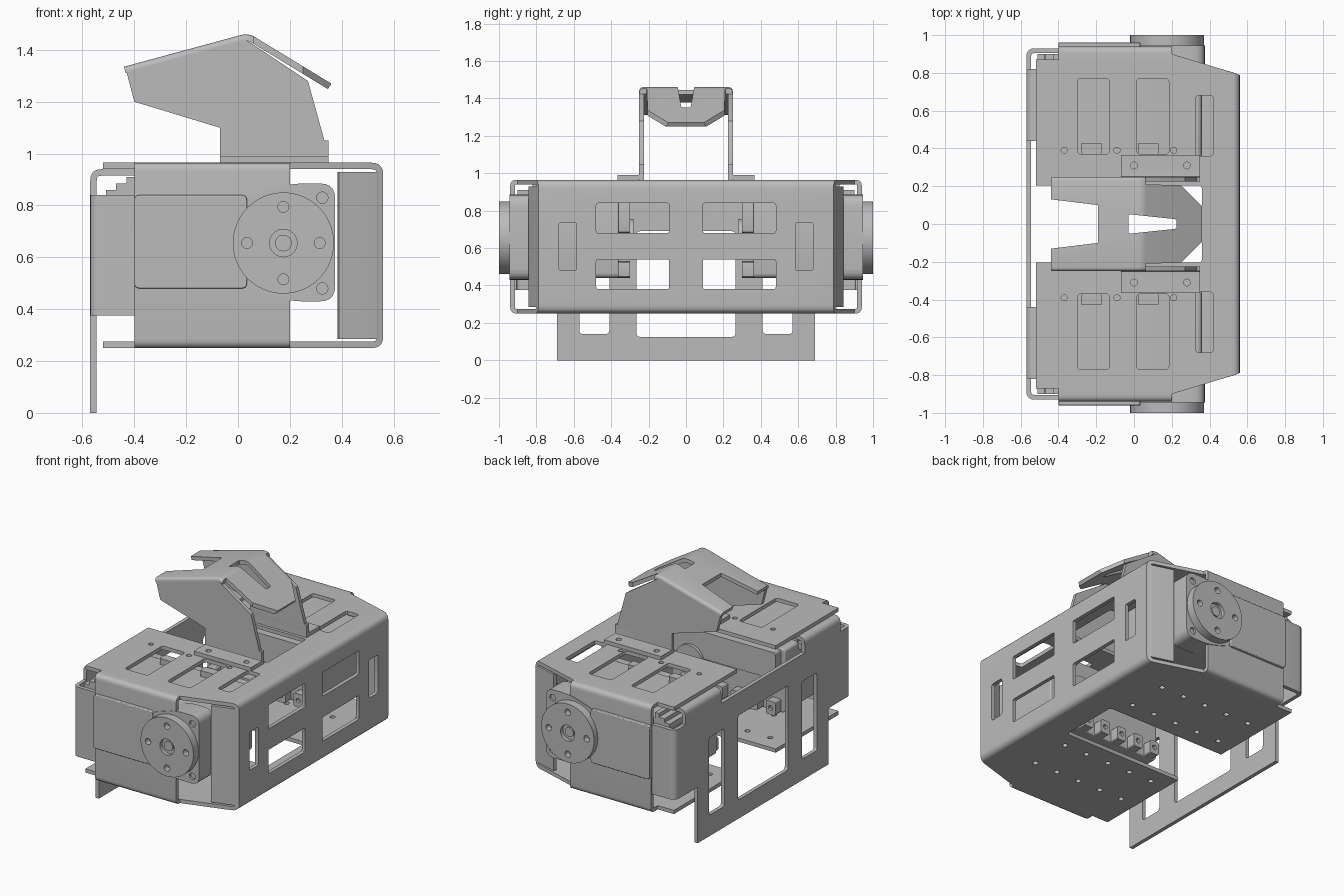
import bpy
import bmesh
import math
from mathutils import Vector

cube = bpy.data.objects.get("Cube")
if cube:
    bpy.data.objects.remove(cube, do_unlink=True)

GREY = (0.5, 0.5, 0.5, 1)
metal = bpy.data.materials.new("grey_metal")
metal.diffuse_color = GREY
metal.use_nodes = True
metal.node_tree.nodes["Principled BSDF"].inputs["Base Color"].default_value = GREY

T = 0.025  # sheet thickness
made = []


def fillet(pts, r, closed=False, n=5):
    """Round the corners of a 2D path."""
    pts = [Vector(p) for p in pts]
    out = []
    for i, p in enumerate(pts):
        if not closed and i in (0, len(pts) - 1):
            out.append(p)
            continue
        a = p + (pts[i - 1] - p).normalized() * r
        b = p + (pts[(i + 1) % len(pts)] - p).normalized() * r
        for k in range(n + 1):
            t = k / n
            out.append(a * (1 - t) ** 2 + p * 2 * t * (1 - t) + b * t * t)
    return out


def ribbon(pts, r=0.045, t=T):
    """Outline of bent sheet whose outer face follows pts, thickness to the left."""
    outer = fillet(pts, r)
    inner = []
    for i, p in enumerate(outer):
        d0 = (p - outer[i - 1]).normalized() if i else None
        d1 = (outer[i + 1] - p).normalized() if i < len(outer) - 1 else d0
        d0 = d0 or d1
        m = (d0 + d1).normalized()
        inner.append(p + Vector((-m.y, m.x)) * t / max(m.dot(d1), 0.3))
    return outer + inner[::-1]


def rrect(x0, y0, x1, y1, r=0.02):
    return fillet([(x0, y0), (x1, y0), (x1, y1), (x0, y1)], r, True, 3)


def disc(x, y, r, n=16):
    return [(x + r * math.cos(2 * math.pi * k / n), y + r * math.sin(2 * math.pi * k / n))
            for k in range(n)]


def prism(bm, pts, axis, lo, hi):
    place = {"x": lambda p, h: (h, p[0], p[1]),
             "y": lambda p, h: (p[0], h, p[1]),
             "z": lambda p, h: (p[0], p[1], h)}[axis]
    a = [bm.verts.new(place(p, lo)) for p in pts]
    b = [bm.verts.new(place(p, hi)) for p in pts]
    n = len(pts)
    faces = [bm.faces.new(a), bm.faces.new(b)]
    for i in range(n):
        faces.append(bm.faces.new((a[i], a[(i + 1) % n], b[(i + 1) % n], b[i])))
    bmesh.ops.recalc_face_normals(bm, faces=faces)


def to_object(name, bm):
    mesh = bpy.data.meshes.new(name)
    bm.to_mesh(mesh)
    bm.free()
    obj = bpy.data.objects.new(name, mesh)
    bpy.context.collection.objects.link(obj)
    return obj


def part(name, solids, cuts=(), mirror=False, bevel=0, edit=None):
    """Build a part from prisms, cut it with other prisms, mirror it across y."""
    bm = bmesh.new()
    for s in solids:
        prism(bm, *s)
    if edit:
        edit(bm)
    obj = to_object(name, bm)
    if cuts:
        cb = bmesh.new()
        for c in cuts:
            prism(cb, *c)
        cutter = to_object(name + "_cutter", cb)
        cutter.hide_render = True
        mod = obj.modifiers.new("cut", "BOOLEAN")
        mod.operation, mod.solver, mod.object = "DIFFERENCE", "EXACT", cutter
        dg = bpy.context.evaluated_depsgraph_get()
        mesh = bpy.data.meshes.new_from_object(obj.evaluated_get(dg))
        obj.modifiers.clear()
        obj.data = mesh
        bpy.data.objects.remove(cutter, do_unlink=True)
    obj.data.materials.clear()
    obj.data.materials.append(metal)
    if bevel:
        mod = obj.modifiers.new("bevel", "BEVEL")
        mod.width, mod.segments = bevel, 3
    if mirror:
        mod = obj.modifiers.new("mirror", "MIRROR")
        mod.use_axis = (False, True, False)
        mod.use_mirror_merge = False
    made.append(obj)
    return obj


def both(pts):
    return [pts, [(x, -y) for x, y in pts]]


# main bracket: C-shaped sheet with tapered front corners, windows and holes
cuts = [(rrect(-0.7, -0.205, 0.36, 0.205), "z", 0, 1.2)]
for p in both([(-0.6, 0.87), (0.2, 0.87), (0.2, 0.9), (0.53, 0.8), (0.58, 0.78), (0.6, 1.1), (-0.6, 1.1)]):
    cuts.append((p, "z", 0, 1.2))
for s in (1, -1):
    def flat(x0, x1, y0, y1):
        return rrect(x0, min(s * y0, s * y1), x1, max(s * y0, s * y1))
    for x0, x1, y0, y1 in ((-0.3, -0.13, 0.37, 0.77), (0.015, 0.185, 0.37, 0.77), (0.325, 0.42, 0.36, 0.68)):
        cuts.append((flat(x0, x1, y0, y1), "z", 0.9, 1.0))
    for x in (-0.37, -0.09, 0.21):
        cuts.append((disc(x, s * 0.39, 0.016), "z", 0.9, 1.0))
    for x in (-0.4, -0.23, -0.06, 0.11, 0.28):
        for y in (0.32, 0.6):
            cuts.append((disc(x, s * y, 0.017), "z", 0.2, 0.3))
    for y0, y1, z0, z1 in ((0.09, 0.48, 0.68, 0.84), (0.09, 0.48, 0.38, 0.54), (0.585, 0.68, 0.48, 0.735)):
        a, b = sorted((s * y0, s * y1))
        cuts.append((rrect(a, z0, b, z1, 0.012), "x", 0.5, 0.6))
part("main_bracket", [(ribbon([(-0.52, 0.25), (0.56, 0.25), (0.56, 0.965), (-0.52, 0.965)]), "y", -0.95, 0.95)], cuts)

# folded side walls and front corner flanges
part("side_wall", [(ribbon([(0.865, 0.25), (0.94, 0.25), (0.94, 0.965), (0.865, 0.965)], 0.035), "x", -0.4, 0.2)], mirror=True)
part("corner_flange", [(ribbon([(0.558, 0.76), (0.55, 0.795), (0.39, 0.842)], 0.02), "z", 0.285, 0.93)], mirror=True)

# back plate: wide folded band, lower legs and top tabs
openings = [(rrect(-0.265, 0.125, 0.265, 0.69), "x", -0.7, -0.5)]
for a, b in ((0.41, 0.57), (-0.57, -0.41)):
    openings.append((rrect(a, 0.14, b, 0.66), "x", -0.7, -0.5))
part("back_band", [(ribbon([(-0.4, 0.93), (-0.57, 0.93), (-0.57, -0.93), (-0.4, -0.93)]), "z", 0.375, 0.84)], openings)
part("back_legs", [([(-0.69, 0), (0.69, 0), (0.69, 0.375), (-0.69, 0.375)], "x", -0.57, -0.57 + T)], openings)
part("back_top_tab", [(ribbon([(-0.4, 0.94), (-0.57, 0.94), (-0.57, 0.84)]), "y", 0.44, 0.82)], mirror=True)

# head: side walls with feet
part("head_side", [
    ([(-0.43, 1.315), (0.02, 1.437), (0.045, 1.43), (0.27, 1.28), (0.35, 0.99), (0.35, 0.965), (-0.07, 0.965),
      (-0.07, 1.1), (-0.4, 1.2)], "y", 0.225, 0.25)], mirror=True)
part("head_foot", [(ribbon([(0.225, 1.05), (0.225, 0.965), (0.365, 0.965)], 0.03), "x", -0.07, 0.35)],
     [(disc(x, 0.31, 0.018), "z", 0.9, 1.1) for x in (0, 0.28)], mirror=True)

# head: roof and tapered visor
roof_path = [(0.36, 1.27), (0.04, 1.465), (-0.44, 1.335)]


def round_long_edges(bm):
    outer = fillet(roof_path, 0.03)

    def on_top(v):
        return any((Vector((v.co.x, v.co.z)) - p).length < 1e-4 for p in outer)
    edges = [e for e in bm.edges
             if abs(e.verts[0].co.y - e.verts[1].co.y) < 0.01 and all(on_top(v) for v in e.verts)]
    bmesh.ops.bevel(bm, geom=edges, offset=0.02, segments=4, profile=0.5, affect="EDGES")


cuts = [([(-0.6, -0.15), (-0.19, -0.1), (-0.19, 0.1), (-0.6, 0.15)], "z", 1, 1.6),
        (fillet([(-0.03, -0.052), (0.225, -0.025), (0.225, 0.025), (-0.03, 0.052)], 0.01, True, 3), "z", 1, 1.6)]
for p in both([(0.06, 0.21), (0.25, 0.205), (0.37, 0.085), (0.45, 0.085), (0.45, 0.3), (0.06, 0.3)]):
    cuts.append((p, "z", 1, 1.6))
part("head_roof", [(ribbon(roof_path, 0.03), "y", -0.25, 0.25)], cuts, edit=round_long_edges)

# motors: body, covers, inner plate and connectors
part("motor_body", [(rrect(-0.48, 0.44, 0.36, 0.87, 0.03), "y", 0.36, 0.9)], mirror=True, bevel=0.012)
part("motor_cover", [(rrect(-0.4, 0.48, 0.035, 0.84), "y", 0.88, 0.96)], mirror=True, bevel=0.006)
part("motor_gear_case", [
    (fillet([(0.0, 0.49), (0.2, 0.43), (0.375, 0.43), (0.375, 0.885), (0.2, 0.885), (0.0, 0.82)], 0.06, True),
     "y", 0.8, 0.945)], [(disc(0.325, z, 0.022), "y", 0.93, 1.0) for z in (0.48, 0.83)], mirror=True)
part("motor_rear_cap", [(rrect(-0.45, 0.68, 0.33, 0.86), "y", 0.3, 0.37),
                        (disc(0.175, 0.655, 0.1, 32), "y", 0.28, 0.37)], mirror=True)
part("motor_rear_lugs", [(rrect(x, 0.44, x + 0.07, 0.53, 0.015), "y", 0.3, 0.37)
                         for x in (-0.45, -0.32, -0.19, -0.06, 0.07, 0.2)],
     [(disc(x + 0.035, 0.485, 0.016, 12), "y", 0.28, 0.32)
      for x in (-0.45, -0.32, -0.19, -0.06, 0.07, 0.2)], mirror=True)
part("motor_connectors", [(rrect(x, 0.37, x + 0.11, 0.43, 0.01), "z", 0.86, 0.91) for x in (-0.28, 0.02)], mirror=True)
part("motor_back_steps", [([(-0.51, 0.82), (-0.4, 0.82), (-0.4, 0.91), (-0.43, 0.91), (-0.43, 0.885),
                            (-0.47, 0.885), (-0.47, 0.86), (-0.51, 0.86)], "y", 0.5, 0.9)], mirror=True)

# round output horns with screw holes and a stepped hub
cuts = [(disc(0.175 + 0.14 * math.cos(a), 0.655 + 0.14 * math.sin(a), 0.021), "y", 0.96, 1.05)
        for a in (0, math.pi / 2, math.pi, 3 * math.pi / 2)]
cuts.append((disc(0.175, 0.655, 0.053, 24), "y", 0.975, 1.05))
part("output_horn", [(disc(0.175, 0.655, 0.195, 64), "y", 0.94, 1.0)], cuts, mirror=True)
part("horn_screw", [(disc(0.175, 0.655, 0.032, 24), "y", 0.96, 0.985)], mirror=True)

# smooth bends, keep corners sharp
bpy.ops.object.select_all(action="DESELECT")
for obj in made:
    obj.select_set(True)
bpy.context.view_layer.objects.active = made[0]
bpy.ops.object.shade_smooth_by_angle(angle=math.radians(30))
